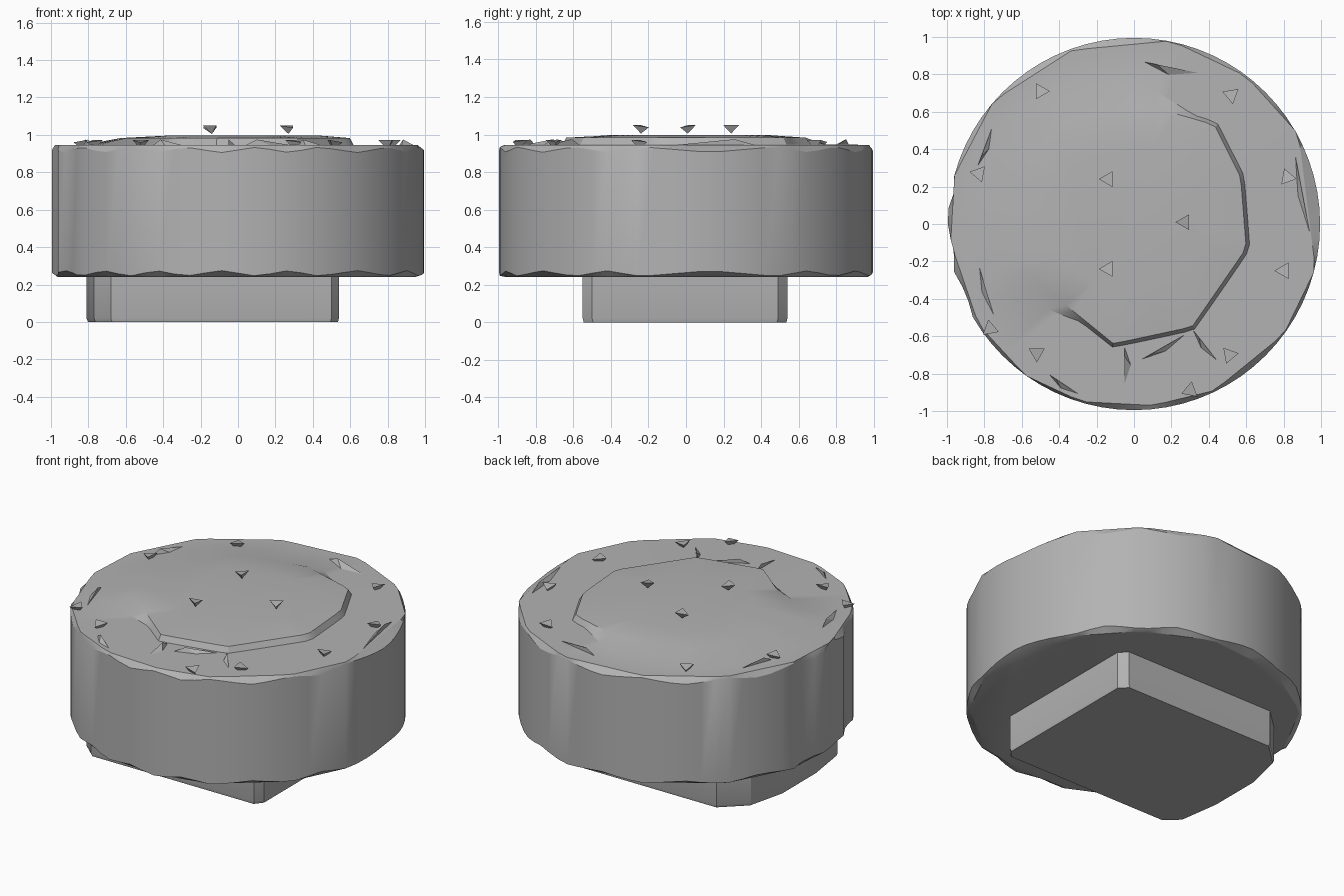
import bpy, bmesh
from math import sin, cos, radians, hypot, atan2, pi
from mathutils import Vector

cube = bpy.data.objects.get("Cube")
if cube:
    bpy.data.objects.remove(cube, do_unlink=True)

grey = bpy.data.materials.new("plain grey")
grey.use_nodes = True
grey.diffuse_color = (0.45, 0.45, 0.45, 1)
grey.node_tree.nodes["Principled BSDF"].inputs["Base Color"].default_value = (0.45, 0.45, 0.45, 1)

SEGMENTS = 72


def finish(name, bm, smooth=None):
    bmesh.ops.recalc_face_normals(bm, faces=bm.faces)
    mesh = bpy.data.meshes.new(name)
    bm.to_mesh(mesh)
    bm.free()
    mesh.materials.append(grey)
    obj = bpy.data.objects.new(name, mesh)
    bpy.context.collection.objects.link(obj)
    if smooth:
        bpy.ops.object.select_all(action='DESELECT')
        obj.select_set(True)
        bpy.context.view_layer.objects.active = obj
        bpy.ops.object.shade_smooth_by_angle(angle=radians(smooth))
    return obj


def chord(corners, angle):
    """Distance to the edge of a coarse polygon, and closeness to a corner (0..1)."""
    polar = sorted((atan2(y, x) % (2 * pi), hypot(x, y)) for x, y in corners)
    for i, (a0, r0) in enumerate(polar):
        a1, r1 = polar[(i + 1) % len(polar)]
        span = (a1 - a0) % (2 * pi)
        t = (angle - a0) % (2 * pi)
        if t <= span:
            r = r0 * r1 * sin(span) / (r0 * sin(t) + r1 * sin(span - t))
            return r, abs(2 * t / span - 1)


def ring(bm, shape):
    verts = []
    for i in range(SEGMENTS):
        a = 2 * pi * i / SEGMENTS
        r, z = shape(a)
        verts.append(bm.verts.new((r * cos(a), r * sin(a), z)))
    return verts


def loft(bm, rings):
    for low, high in zip(rings, rings[1:]):
        for i in range(SEGMENTS):
            j = (i + 1) % SEGMENTS
            bm.faces.new((low[i], low[j], high[j], high[i]))
    bm.faces.new(rings[0])
    bm.faces.new(rings[-1])


# Drum: round wall between coarse, chipped rims, with a stepped plateau
rim = [(-.96, .26), (-.75, .66), (-.33, .93), (.2, .98), (.6, .79), (.88, .48), (.97, -.24),
       (.8, -.59), (.43, -.89), (.1, -.97), (-.28, -.95), (-.58, -.81), (-.83, -.54), (-.98, -.1)]
plateau = [(-.56, .3), (-.63, .02), (-.59, -.25), (-.11, -.64), (.31, -.55), (.6, -.13),
           (.57, .25), (.43, .53), (.05, .64), (-.4, .54)]
crown = [(-.33, .33), (.05, .43), (.22, .4), (.36, .27), (.42, -.1), (.1, -.4), (-.35, -.25)]


def broken(a):
    """The -x part of the wall is splintered into shallow vertical facets."""
    return .018 * (int(a * 16) % 2) if radians(165) < a < radians(212) else 0


def wall(z_mid, z_corner):
    return lambda a: (.995 - broken(a), z_mid + (z_corner - z_mid) * chord(rim, a)[1])


def foot(a):
    # steep step towards +x, long gentle slope towards -x
    return chord(plateau, a)[0] + .02 + .2 * max(0, -cos(a + .5)), .947


bm = bmesh.new()
loft(bm, [ring(bm, s) for s in (
    lambda a: (chord(rim, a)[0] * .985, .24),
    wall(.275, .245),
    wall(.905, .935),
    lambda a: (chord(rim, a)[0], .945),
    foot,
    lambda a: (chord(plateau, a)[0], .983),
    lambda a: (chord(crown, a)[0], .998))])
finish("drum", bm, 25)

# Base block: square at +x, blunt and slightly bowed at -x
outline = [(.5, -.55), (.54, -.5), (.54, .49), (.49, .54), (-.6, .54), (-.75, .4), (-.81, .15),
           (-.81, -.2), (-.77, -.47), (-.68, -.55)]
bm = bmesh.new()
lower = [bm.verts.new((x * .99, y * .99, 0)) for x, y in outline]
middle = [bm.verts.new((x, y, .02)) for x, y in outline]
upper = [bm.verts.new((x, y, .26)) for x, y in outline]
for a, b in ((lower, middle), (middle, upper)):
    for i in range(len(a)):
        j = (i + 1) % len(a)
        bm.faces.new((a[i], a[j], b[j], b[i]))
bm.faces.new(lower)
bm.faces.new(upper)
finish("base_block", bm, 30)


def chip(name, x, y, size, top, depth, turn=0):
    """Small shard: triangle on top, point below."""
    bm = bmesh.new()
    tip = bm.verts.new((x, y, top - depth))
    tri = []
    for k in range(3):
        a = radians(turn + 120 * k)
        tri.append(bm.verts.new((x + size * cos(a), y + size * sin(a), top - .012 * (k == 1))))
    bm.faces.new(tri)
    for k in range(3):
        bm.faces.new((tri[k], tri[(k + 1) % 3], tip))
    finish(name, bm)


# Three loose shards hovering above the crown
for i, (x, y) in enumerate([(-.14, .24), (.27, .01), (-.14, -.24)]):
    chip(f"crown_shard_{i + 1}", x, y, .048, 1.05, .045, 60 + 120 * i)

# Shards along the annulus
for i, (x, y) in enumerate([(-.5, .71), (-.83, .27), (-.77, -.56), (-.52, -.69), (.3, -.89),
                            (.51, -.7), (.8, -.25), (.82, .25), (.52, .69)]):
    chip(f"rim_shard_{i + 1}", x, y, .05, .972, .05, 50 * i)


def splinter(name, start, end, width):
    """Long wedge with one steep side, lifted from the annulus."""
    a, b = Vector((*start, .94)), Vector((*end, .94))
    side = Vector((b.y - a.y, a.x - b.x, 0)).normalized() * width
    bm = bmesh.new()
    p, q, r, s = [bm.verts.new(v) for v in (
        a, b, (a + b) / 2 + side, a.lerp(b, .25) + Vector((0, 0, .035)))]
    for f in ((p, q, r), (p, q, s), (q, r, s), (r, p, s)):
        bm.faces.new(f)
    finish(name, bm)


for i, (start, end, width) in enumerate([
        ((-.05, -.65), (-.05, -.88), -.04), ((.03, -.73), (.31, -.57), .03),
        ((.31, -.56), (.46, -.75), .03), ((.04, .87), (.38, .8), .05),
        ((-.46, -.8), (-.28, -.92), .03), ((-.83, -.22), (-.74, -.52), .03),
        ((-.84, .3), (-.75, .54), .03), ((.86, .38), (.95, -.1), .03)]):
    splinter(f"splinter_{i + 1}", start, end, width)
